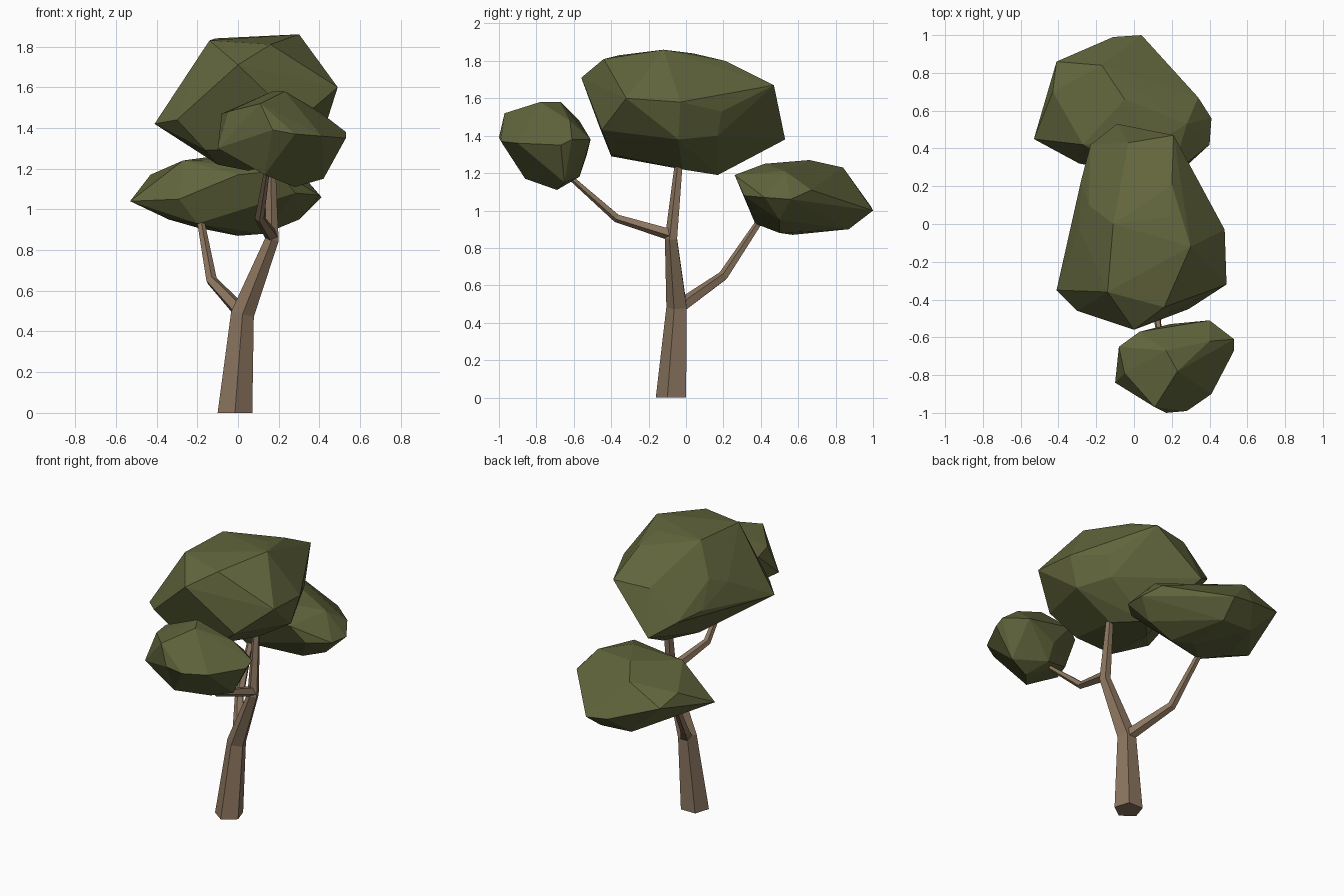
import bpy, bmesh
from math import cos, sin, tau
from mathutils import Vector


def material(name, rgb):
    m = bpy.data.materials.new(name)
    m.diffuse_color = (*rgb, 1)
    return m


BARK = material("bark", (0.26, 0.18, 0.115))
LEAF = material("leaves", (0.12, 0.13, 0.045))


def finish(name, bm, mat):
    bmesh.ops.recalc_face_normals(bm, faces=bm.faces)
    mesh = bpy.data.meshes.new(name)
    bm.to_mesh(mesh)
    bm.free()
    mesh.materials.append(mat)
    ob = bpy.data.objects.new(name, mesh)
    bpy.context.collection.objects.link(ob)


def limb(name, path, sides, flat_base=False):
    """Tapered faceted tube through (x, y, z, radius) stations."""
    bm = bmesh.new()
    pts = [Vector(p[:3]) for p in path]
    rings = []
    for i, p in enumerate(pts):
        t = Vector((0, 0, 0))
        if i > 0:
            t += (p - pts[i - 1]).normalized()
        if i < len(pts) - 1:
            t += (pts[i + 1] - p).normalized()
        if flat_base and i == 0:
            t = Vector((0, 0, 1))
        t.normalize()
        u = (Vector((1, 0, 0)) - t * t.x).normalized()
        v = t.cross(u)
        angles = [tau * k / sides - tau / 4 for k in range(sides)]
        rings.append([bm.verts.new(p + path[i][3] * (u * cos(a) + v * sin(a))) for a in angles])
    for a, b in zip(rings, rings[1:]):
        for k in range(sides):
            n = (k + 1) % sides
            bm.faces.new((a[k], a[n], b[n], b[k]))
    bm.faces.new(rings[0])
    bm.faces.new(rings[-1])
    finish(name, bm, BARK)


def crown(name, points):
    """Faceted leaf mass: the convex hull of its corner points."""
    bm = bmesh.new()
    for p in points:
        bm.verts.new(p)
    res = bmesh.ops.convex_hull(bm, input=bm.verts)
    loose = {g for g in res["geom_interior"] + res["geom_unused"]
             if isinstance(g, bmesh.types.BMVert)}
    bmesh.ops.delete(bm, geom=list(loose), context='VERTS')
    bmesh.ops.dissolve_limit(bm, angle_limit=0.06, verts=bm.verts, edges=bm.edges)
    finish(name, bm, LEAF)


# Trunk, running on into the main limb
limb("trunk", [(-0.015, -0.072, 0, 0.0895), (0.022, -0.045, 0.485, 0.06),
               (0.166, -0.077, 0.85, 0.036), (0.16, -0.03, 1.32, 0.021)], 5, True)

# Side branches
limb("front_branch", [(0.165, -0.07, 0.87, 0.034), (0.105, -0.37, 0.96, 0.024),
                      (0.14, -0.62, 1.18, 0.015)], 5)
limb("back_branch", [(0.03, -0.04, 0.48, 0.04), (-0.13, 0.2, 0.65, 0.028),
                     (-0.185, 0.40, 0.95, 0.019)], 5)

# Leaf masses, listed from the top down
crown("main_crown", [
    (0.3, -0.12, 1.86), (-0.14, -0.36, 1.83), (0.19, 0.04, 1.84), (-0.11, 0.0, 1.84),
    (0.16, -0.44, 1.81), (0.0, -0.56, 1.71), (0.2, 0.21, 1.8), (0.21, 0.47, 1.67),
    (-0.03, 0.43, 1.66), (-0.24, 0.1, 1.65), (0.49, -0.32, 1.6), (0.48, -0.03, 1.58),
    (0.36, 0.19, 1.53), (-0.29, -0.03, 1.6), (-0.28, 0.23, 1.5), (-0.23, 0.42, 1.48),
    (-0.41, -0.35, 1.42), (-0.3, -0.46, 1.44), (0.29, -0.45, 1.43), (0.42, -0.04, 1.38),
    (0.32, 0.17, 1.4), (-0.09, 0.53, 1.38), (-0.16, -0.4, 1.29), (0.12, -0.4, 1.3),
    (0.17, -0.02, 1.22), (-0.1, 0.0, 1.22), (0.05, 0.17, 1.19)])

crown("front_crown", [
    (0.17, -0.67, 1.58), (0.23, -0.78, 1.58), (0.11, -0.97, 1.52), (0.03, -0.57, 1.48),
    (-0.05, -0.79, 1.48), (-0.08, -0.65, 1.47), (0.4, -0.62, 1.48), (0.4, -0.51, 1.38),
    (0.53, -0.61, 1.38), (0.53, -0.67, 1.35), (0.41, -0.9, 1.36), (0.28, -0.99, 1.37),
    (0.17, -1.0, 1.39), (-0.1, -0.84, 1.3), (0.19, -0.53, 1.3), (0.0, -0.65, 1.25),
    (0.42, -0.65, 1.15), (0.2, -0.57, 1.18), (0.13, -0.86, 1.17), (0.28, -0.69, 1.11)])

crown("back_crown", [
    (-0.05, 0.66, 1.27), (-0.27, 0.42, 1.24), (0.1, 0.42, 1.25), (-0.17, 0.84, 1.23),
    (0.28, 0.53, 1.21), (0.2, 0.26, 1.19), (0.0, 0.27, 1.17), (-0.43, 0.7, 1.17),
    (-0.41, 0.86, 1.12), (0.34, 0.67, 1.11), (0.41, 0.56, 1.06), (0.4, 0.42, 1.07),
    (0.28, 0.31, 1.08), (-0.53, 0.45, 1.04), (-0.29, 0.32, 1.05), (-0.11, 0.99, 1.02),
    (0.04, 1.0, 1.0), (0.3, 0.5, 0.95), (-0.34, 0.5, 0.95), (-0.2, 0.37, 0.93),
    (-0.2, 0.86, 0.91), (0.02, 0.87, 0.9), (0.13, 0.5, 0.88), (0.0, 0.57, 0.87)])
